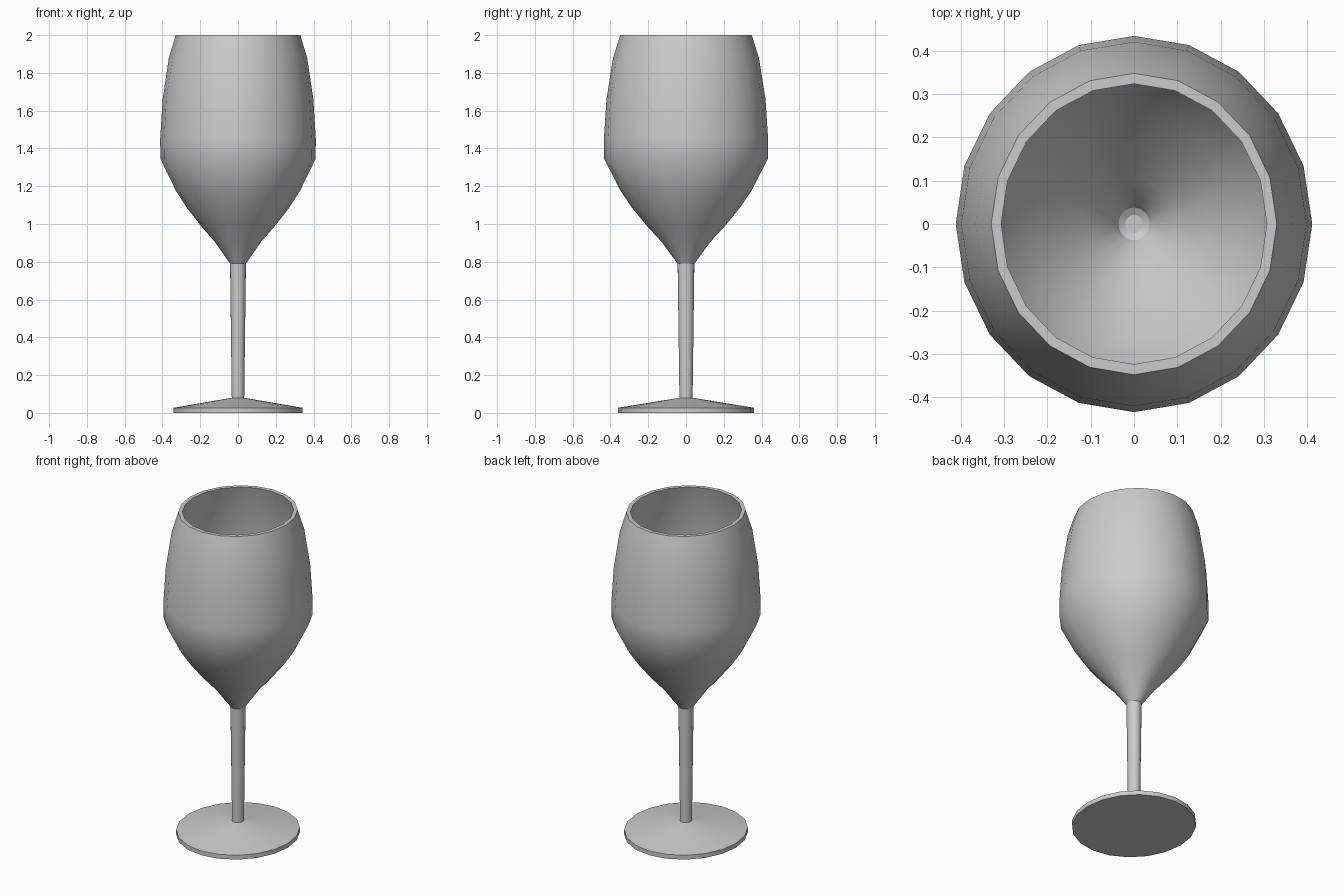
import bpy, bmesh
from math import sin, cos, tau, radians

if "Cube" in bpy.data.objects:
    bpy.data.objects.remove(bpy.data.objects["Cube"])

SIDES = 20
Y_SCALE = 1.055   # the glass is slightly oval


def lathe(name, profile, cap_start=False, cap_end=False):
    """Turn (radius, height) points around z into an oval 20-sided part."""
    bm = bmesh.new()
    rings = [[bm.verts.new((r * cos(tau * i / SIDES),
                            r * sin(tau * i / SIDES) * Y_SCALE, z))
              for i in range(SIDES)] for r, z in profile]
    for a, b in zip(rings, rings[1:]):
        for i in range(SIDES):
            j = (i + 1) % SIDES
            bm.faces.new((a[i], a[j], b[j], b[i]))
    if cap_start:
        bm.faces.new(rings[0][::-1])
    if cap_end:
        bm.faces.new(rings[-1])
    mesh = bpy.data.meshes.new(name)
    bm.to_mesh(mesh)
    bm.free()
    obj = bpy.data.objects.new(name, mesh)
    bpy.context.collection.objects.link(obj)
    bpy.ops.object.select_all(action='DESELECT')
    obj.select_set(True)
    bpy.context.view_layer.objects.active = obj
    bpy.ops.object.shade_smooth_by_angle(angle=radians(30))
    return obj


# Foot: thin disc with a shallow cone on top
lathe("foot", [(0.342, 0), (0.342, 0.027), (0.033, 0.08)], cap_start=True)

# Stem: slightly wider towards the bowl
lathe("stem", [(0.033, 0.08), (0.042, 0.79)])

# Bowl: outer wall up to the rim, then inner wall down to a small dimple
outer = [(0.042, 0.79), (0.122, 0.89 + 0.015), (0.196, 0.99), (0.27, 1.085),
         (0.328, 1.175), (0.411, 1.345), (0.412, 1.45), (0.399, 1.66),
         (0.366, 1.88), (0.33, 2.0)]
inner = [(0.307, 2.0), (0.343, 1.87), (0.375, 1.66), (0.389, 1.45),
         (0.388, 1.35), (0.305, 1.18), (0.247, 1.093), (0.173, 1.0),
         (0.099, 0.915), (0.045, 0.855), (0.036, 0.835), (0.02, 0.825)]
lathe("bowl", outer + inner, cap_end=True)
